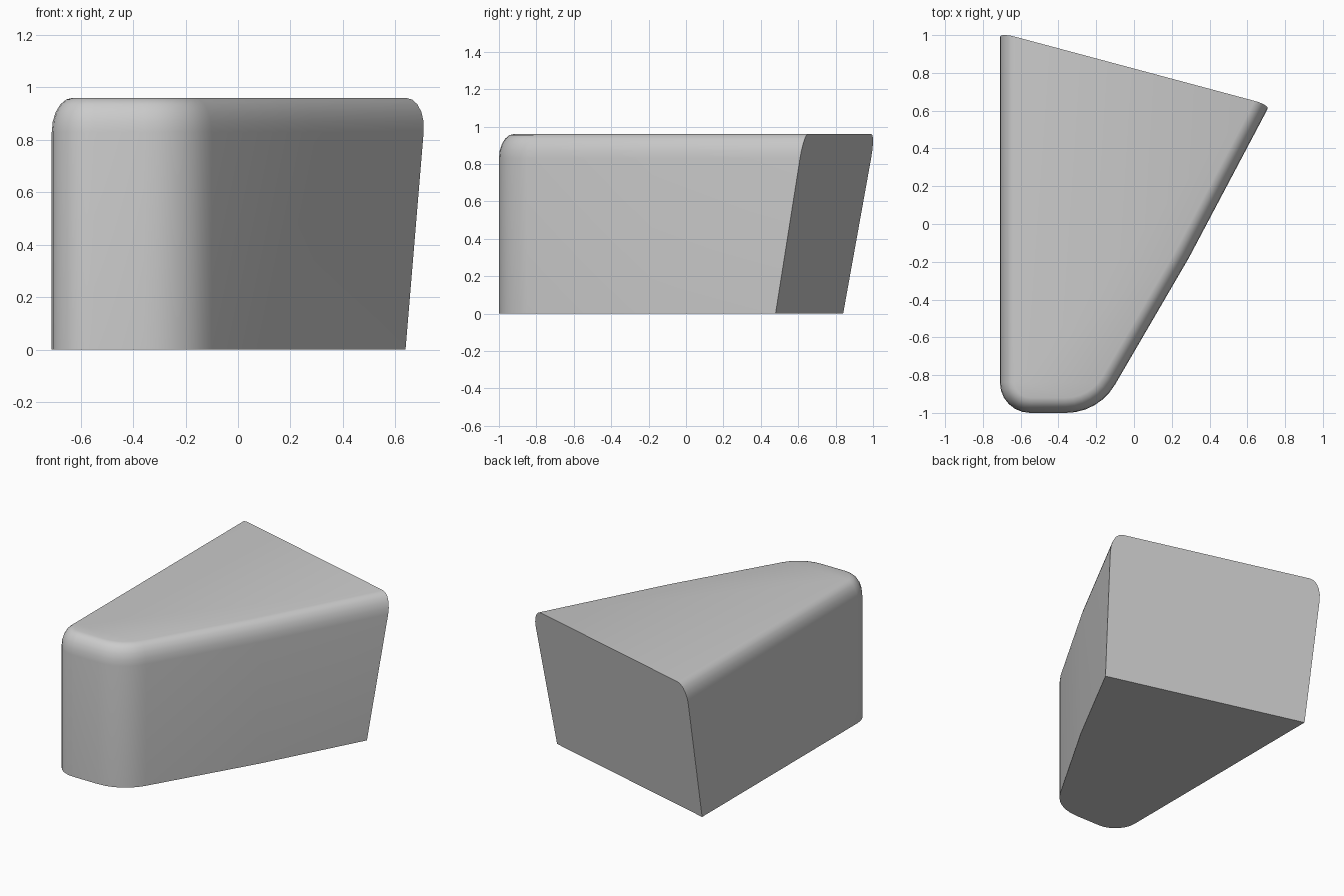
import bpy, bmesh
from math import radians, cos, sin, pi
from mathutils import Vector

if "Cube" in bpy.data.objects:
    bpy.data.objects.remove(bpy.data.objects["Cube"])

HEIGHT, ROUND_H, ROUND_IN, STEPS = 0.96, 0.13, 0.08, 5


def arc(cx, cy, r, a0, a1, n):
    return [Vector((cx + r * cos(radians(a0 + (a1 - a0) * i / n)),
                    cy + r * sin(radians(a0 + (a1 - a0) * i / n)))) for i in range(n + 1)]


def inset(pts, d):
    # Move every outline corner inward along its mitre
    out = []
    for i, p in enumerate(pts):
        a = (p - pts[i - 1]).normalized()
        b = (pts[(i + 1) % len(pts)] - p).normalized()
        na, nb = Vector((-a.y, a.x)), Vector((-b.y, b.x))
        out.append(p + (na + nb) * (d / (1 + na.dot(nb))))
    return out


# Plan outline, run past the back so the sloped cut can trim it
outline = ([Vector((-0.71, 1.5))]
           + arc(-0.55, -0.84, 0.16, 180, 270, 6)
           + arc(-0.36, -0.70, 0.30, -90, -30, 6)
           + [Vector((0.29, -0.18)), Vector((0.99, 1.143))])

# Straight wall, then an elliptical rounded top rim
levels = [(0, 0)]
for i in range(STEPS + 1):
    t = pi / 2 * i / STEPS
    levels.append((ROUND_IN * (1 - cos(t)), HEIGHT - ROUND_H * (1 - sin(t))))

bm = bmesh.new()
rings = [[bm.verts.new((p.x, p.y, z)) for p in inset(outline, d)] for d, z in levels]
n = len(outline)
for lo, hi in zip(rings, rings[1:]):
    for i in range(n):
        j = (i + 1) % n
        bm.faces.new((lo[i], lo[j], hi[j], hi[i]))
bm.faces.new(rings[0][::-1])
bm.faces.new(rings[-1])

# Sloped, angled flat back: y = 0.65 - 0.268 x + 0.18 z
cut = bmesh.ops.bisect_plane(bm, geom=bm.verts[:] + bm.edges[:] + bm.faces[:],
                             plane_co=(0, 0.65, 0), plane_no=(0.268, 1, -0.18),
                             clear_outer=True)
rim = [e for e in cut["geom_cut"] if isinstance(e, bmesh.types.BMEdge)]
bmesh.ops.contextual_create(bm, geom=rim)
bmesh.ops.recalc_face_normals(bm, faces=bm.faces[:])

mesh = bpy.data.meshes.new("wedge_block")
bm.to_mesh(mesh)
bm.free()
block = bpy.data.objects.new("wedge_block", mesh)
bpy.context.collection.objects.link(block)
bpy.context.view_layer.objects.active = block
block.select_set(True)
bpy.ops.object.shade_smooth_by_angle(angle=radians(35))
